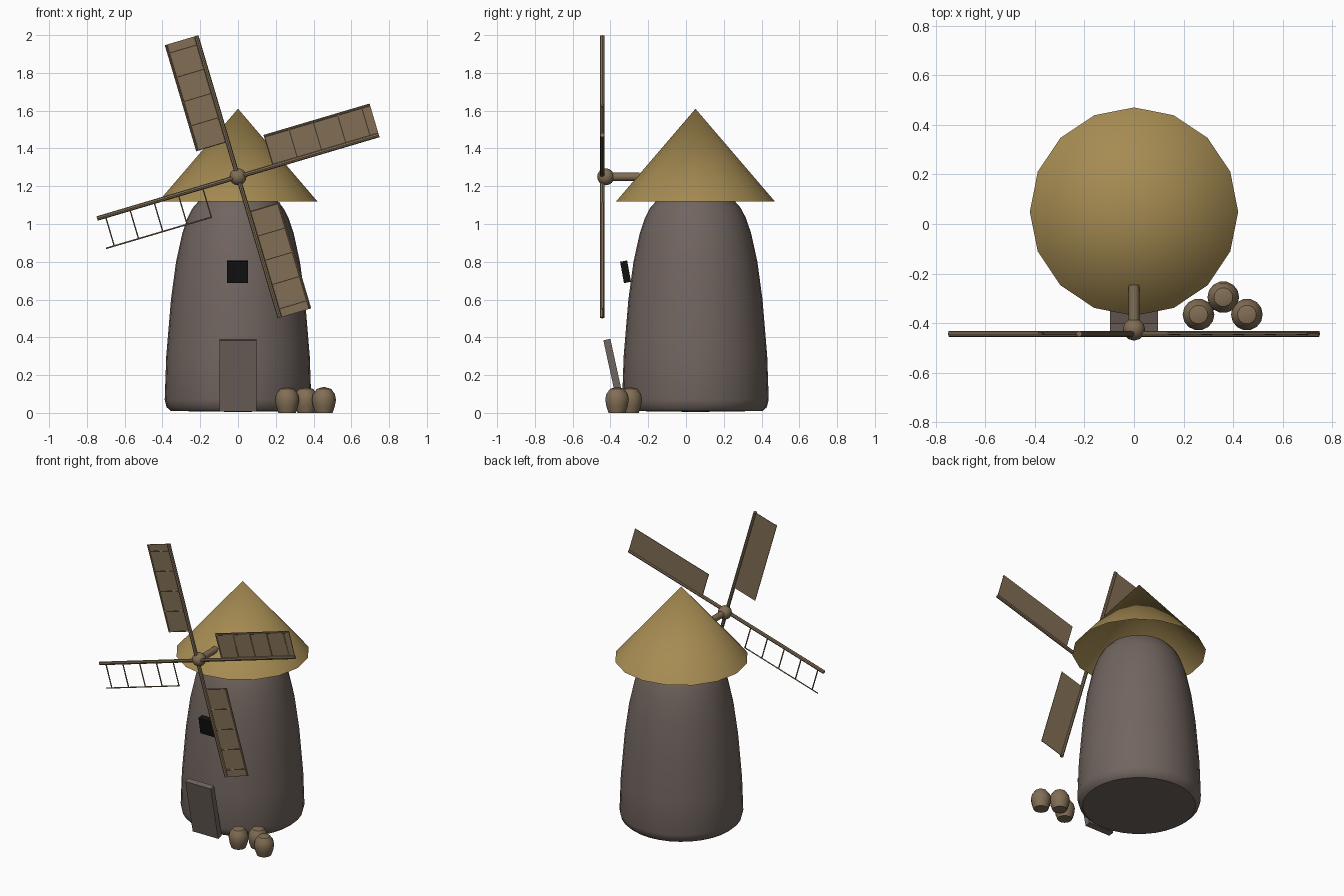
import bpy, bmesh, math
from mathutils import Matrix, Vector

cube = bpy.data.objects.get("Cube")
if cube:
    bpy.data.objects.remove(cube, do_unlink=True)


def material(name, rgb):
    mat = bpy.data.materials.new(name)
    mat.use_nodes = True
    color = (*rgb, 1)
    mat.diffuse_color = color
    bsdf = mat.node_tree.nodes["Principled BSDF"]
    bsdf.inputs["Base Color"].default_value = color
    bsdf.inputs["Roughness"].default_value = 0.9
    return mat


stone = material("stone_grey", (0.165, 0.13, 0.115))
thatch = material("thatch_ochre", (0.38, 0.26, 0.085))
wood = material("weathered_wood", (0.22, 0.155, 0.09))
black = material("window_black", (0.006, 0.006, 0.006))


def finish(bm, name, mat, matrix=Matrix(), smooth=False):
    mesh = bpy.data.meshes.new(name)
    bm.to_mesh(mesh)
    bm.free()
    obj = bpy.data.objects.new(name, mesh)
    bpy.context.collection.objects.link(obj)
    obj.matrix_world = matrix
    mesh.materials.append(mat)
    if smooth:
        bpy.ops.object.select_all(action='DESELECT')
        obj.select_set(True)
        bpy.context.view_layer.objects.active = obj
        bpy.ops.object.shade_smooth_by_angle(angle=math.radians(35))
    return obj


def lathe(name, profile, sides, mat, location):
    """Spin an (r, z) profile around the vertical axis."""
    bm = bmesh.new()
    verts = [bm.verts.new((r, 0, z)) for r, z in profile]
    edges = [bm.edges.new(pair) for pair in zip(verts, verts[1:])]
    bmesh.ops.spin(bm, geom=verts + edges, cent=(0, 0, 0), axis=(0, 0, 1),
                   angle=math.tau, steps=sides, use_duplicate=False)
    bmesh.ops.remove_doubles(bm, verts=bm.verts, dist=0.0005)
    bmesh.ops.recalc_face_normals(bm, faces=bm.faces)
    return finish(bm, name, mat, Matrix.Translation(location), True)


def box(name, size, center, mat, matrix=Matrix()):
    bm = bmesh.new()
    bmesh.ops.create_cube(bm, size=1)
    bmesh.ops.scale(bm, vec=size, verts=bm.verts)
    bmesh.ops.translate(bm, vec=center, verts=bm.verts)
    return finish(bm, name, mat, matrix)


def rod(name, start, end, radius, mat, matrix=Matrix(), sides=8):
    a, b = Vector(start), Vector(end)
    turn = (b - a).to_track_quat('Z', 'Y').to_matrix().to_4x4()
    bm = bmesh.new()
    bmesh.ops.create_cone(bm, cap_ends=True, segments=sides, radius1=radius,
                          radius2=radius, depth=(b - a).length,
                          matrix=Matrix.Translation((a + b) / 2) @ turn)
    return finish(bm, name, mat, matrix, True)


# Tower with rounded foot and shoulder
lathe("tower", [(0, 0.005), (0.355, 0.01), (0.378, 0.03), (0.388, 0.07),
                (0.38, 0.3), (0.355, 0.6), (0.328, 0.8), (0.295, 0.95),
                (0.268, 1.03), (0.24, 1.085), (0.2, 1.13), (0, 1.14)],
      32, stone, (0, 0.05, 0))

# Open conical roof
lathe("roof", [(0.42, 1.12), (0, 1.61)], 16, thatch, (0, 0.05, 0))

# Leaning door and window slabs
for name, size, center, lean, mat in (
        ("door", (0.195, 0.038, 0.385), (0, -0.378, 0.2), 0.215, stone),
        ("window", (0.112, 0.038, 0.115), (-0.002, -0.32, 0.747), 0.18, black)):
    box(name, size, (0, 0, 0), mat,
        Matrix.Translation(center) @ Matrix.Rotation(lean, 4, 'X'))

# Axle and hub
rod("axle", (0, -0.42, 1.25), (0, -0.245, 1.25), 0.022, wood, sides=12)
bm = bmesh.new()
bmesh.ops.create_uvsphere(bm, u_segments=12, v_segments=8, radius=0.045)
finish(bm, "hub", wood, Matrix.Translation((0, -0.425, 1.25)), True)

# Four blades: spar, rail, rungs and cloth; the third is bare
LENGTH, START, WIDTH = 0.778, 0.192, 0.165
for k in range(4):
    turn = (Matrix.Translation((0, -0.443, 1.25))
            @ Matrix.Rotation(-math.radians(16.5 + 90 * k), 4, 'Y'))
    rod(f"blade_spar_{k}", (0, 0, 0), (LENGTH, 0, 0), 0.012, wood, turn)
    rod(f"blade_rail_{k}", (START, 0, WIDTH), (LENGTH, 0, WIDTH), 0.004, wood, turn, 6)
    for i in range(5):
        u = START + 0.004 + 0.134 * i
        rod(f"blade_rung_{k}_{i}", (u, 0, 0), (u, 0, WIDTH), 0.004, wood, turn, 6)
    if k != 2:
        box(f"sail_cloth_{k}", (LENGTH - START, 0.004, 0.174),
            ((LENGTH + START) / 2, 0.003, 0.087), wood, turn)

# Sacks beside the tower
for i, (x, y) in enumerate([(0.26, -0.365), (0.36, -0.295), (0.455, -0.365)]):
    lathe(f"sack_{i}", [(0, 0), (0.046, 0), (0.058, 0.035), (0.064, 0.07),
                        (0.058, 0.1), (0.038, 0.127), (0, 0.138)],
          14, wood, (x, y, 0))
